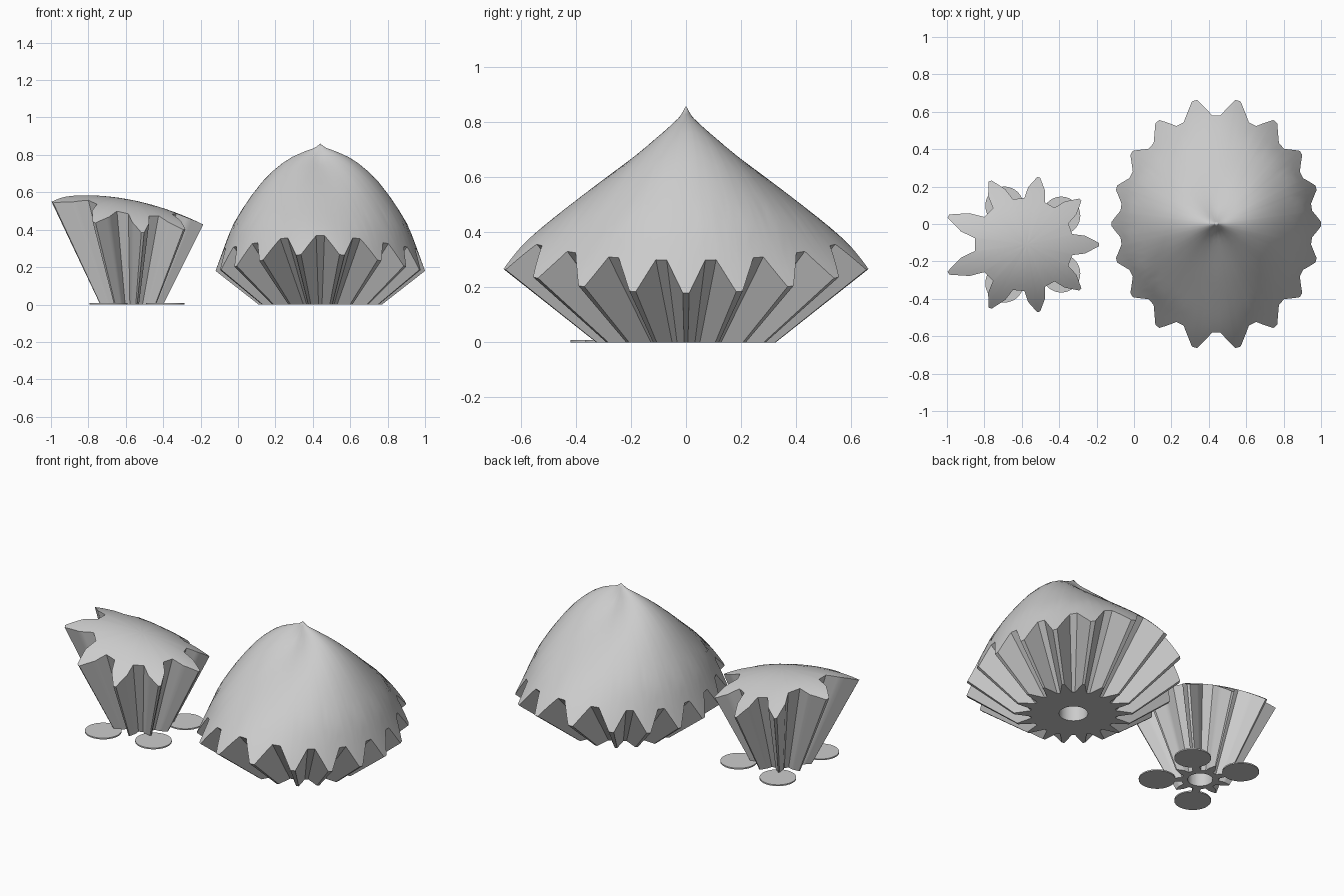
import bpy, bmesh, math

cube = bpy.data.objects.get("Cube")
if cube:
    bpy.data.objects.remove(cube, do_unlink=True)

grey = bpy.data.materials.new("light_grey")
grey.use_nodes = True
grey.diffuse_color = (0.6, 0.6, 0.6, 1)
grey.node_tree.nodes["Principled BSDF"].inputs["Base Color"].default_value = (0.6, 0.6, 0.6, 1)


def smooth_curve(points):
    """Smooth height curve through (radius, height) points."""
    n = len(points)

    def slope(i):
        a, b = points[max(i - 1, 0)], points[min(i + 1, n - 1)]
        return (b[1] - a[1]) / (b[0] - a[0])

    def height(r):
        if r >= points[-1][0]:
            return points[-1][1] + slope(n - 1) * (r - points[-1][0])
        i = max(k for k in range(n - 1) if points[k][0] <= r)
        (r0, z0), (r1, z1) = points[i], points[i + 1]
        w = r1 - r0
        t = (r - r0) / w
        return ((2 * t**3 - 3 * t**2 + 1) * z0 + (t**3 - 2 * t**2 + t) * w * slope(i)
                + (3 * t**2 - 2 * t**3) * z1 + (t**3 - t**2) * w * slope(i + 1))
    return height


def star_outline(count, half_petal, steps=5):
    """Unit outline; half_petal runs valley to tip as (degrees from tip, radius)."""
    pts = [(q * math.cos(math.radians(a)), q * math.sin(math.radians(a))) for a, q in half_petal]
    half = []
    for (x0, y0), (x1, y1) in zip(pts, pts[1:]):
        half += [(x0 + (x1 - x0) * s / steps, y0 + (y1 - y0) * s / steps) for s in range(steps)]
    half.append(pts[-1])
    petal = [(x, -y) for x, y in half] + half[::-1]
    turns = [math.tau * k / count for k in range(count)]
    return [(x * math.cos(t) - y * math.sin(t), x * math.sin(t) + y * math.cos(t))
            for t in turns for x, y in petal]


def fluted_body(name, centre, outline, base, flare, top, hole, depth, ring_scales):
    """Flared star-shaped solid trimmed by a curved top, with a bore below."""
    bm = bmesh.new()

    def add_ring(coords):
        return [bm.verts.new(c) for c in coords]

    def bridge(a, b):
        for i in range(len(a)):
            j = (i + 1) % len(a)
            bm.faces.new((a[i], a[j], b[j], b[i]))

    # Find where each flute line meets the top surface
    rim = []
    for x, y in outline:
        lo, hi = 0.0, 1.2
        for _ in range(40):
            z = (lo + hi) / 2
            s = base + flare * z
            if z < top(x * s, y * s):
                lo = z
            else:
                hi = z
        rim.append((x * s, y * s, z))

    circle = [(hole * x / math.hypot(x, y), hole * y / math.hypot(x, y)) for x, y in outline]
    bore_end = add_ring([(x, y, depth) for x, y in circle])
    bm.faces.new(bore_end)
    bore = add_ring([(x, y, 0) for x, y in circle])
    bridge(bore_end, bore)
    foot = add_ring([(x * base, y * base, 0) for x, y in outline])
    bridge(bore, foot)
    last = add_ring(rim)
    bridge(foot, last)
    for t in ring_scales:
        ring = add_ring([(x * t, y * t, top(x * t, y * t)) for x, y, _ in rim])
        bridge(last, ring)
        last = ring
    apex = bm.verts.new((0, 0, top(0, 0)))
    for i in range(len(last)):
        bm.faces.new((last[i], last[(i + 1) % len(last)], apex))
    bmesh.ops.recalc_face_normals(bm, faces=bm.faces)
    mesh = bpy.data.meshes.new(name)
    bm.to_mesh(mesh)
    bm.free()
    obj = bpy.data.objects.new(name, mesh)
    obj.location = (*centre, 0)
    bpy.context.collection.objects.link(obj)
    finish(obj)


def finish(obj):
    obj.data.materials.append(grey)
    bpy.ops.object.select_all(action="DESELECT")
    obj.select_set(True)
    bpy.context.view_layer.objects.active = obj
    bpy.ops.object.shade_smooth_by_angle(angle=math.radians(25))


# Large domed body
side_curve = smooth_curve([(0, .86), (.03, .838), (.08, .82), (.19, .765), (.32, .645),
                           (.465, .43), (.52, .29), (.56, .18), (.62, .02)])
front_curve = smooth_curve([(0, .86), (.025, .815), (.06, .77), (.13, .715), (.27, .615),
                            (.46, .47), (.54, .405), (.6, .35), (.68, .267)])


def large_top(x, y):
    r = math.hypot(x, y)
    c = (x / r) ** 2 if r > 1e-6 else 0
    return side_curve(r) * c + front_curve(r) * (1 - c)


fluted_body("large_fluted_dome", (.44, 0),
            star_outline(18, [(7.8, .725), (1.2, 1)], 8), .33, 1.28, large_top, .08, .2,
            [.95, .9, .83, .75, .66, .56, .46, .36, .27, .2, .14, .1, .07, .045, .02])


# Small flared body with a saddle top
def small_top(x, y):
    return .56 - .195 * x - .376 * x * x - 1.25 * y * y


small_centre = (-.573, -.11)
fluted_body("small_fluted_cup", small_centre,
            star_outline(9, [(13, .6), (8.7, .78), (1.2, 1)], 5), .173, .5, small_top, .07, .15,
            [.9, .8, .7, .6, .5, .4, .3, .2, .1])

# Flat discs under four of the petals
for i, degrees in enumerate((40, 120, 240, 320)):
    a = math.radians(degrees)
    bpy.ops.mesh.primitive_cylinder_add(
        vertices=48, radius=.102, depth=.008,
        location=(small_centre[0] + .24 * math.cos(a), small_centre[1] + .24 * math.sin(a), .004))
    disc = bpy.context.object
    disc.name = f"foot_disc_{i + 1}"
    finish(disc)
